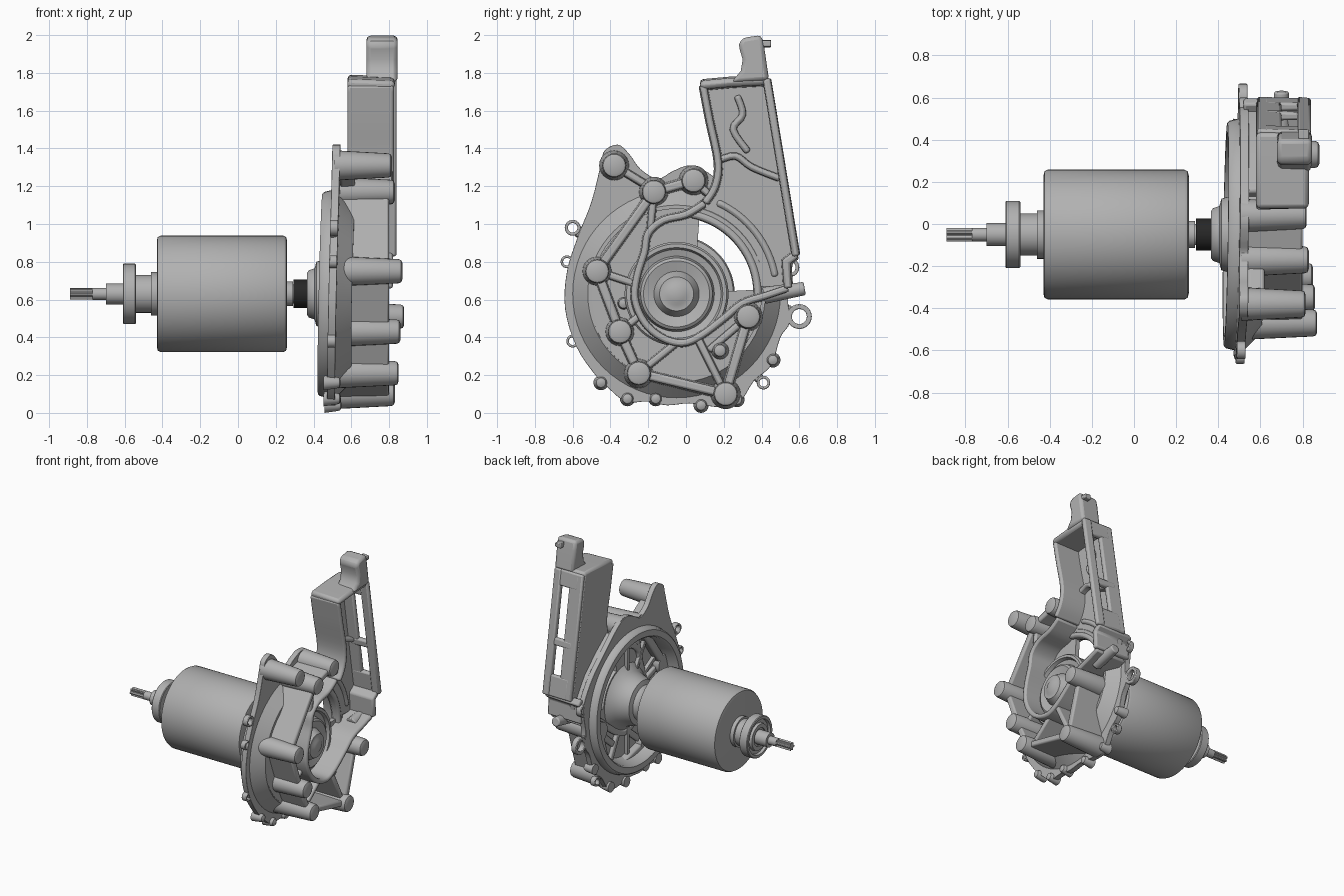
import bpy, bmesh
from math import cos, sin, pi, radians
from mathutils import Vector, Matrix

cube = bpy.data.objects.get("Cube")
if cube:
    bpy.data.objects.remove(cube)

AY, AZ = -0.05, 0.63  # rotor axis


def material(name, value):
    m = bpy.data.materials.new(name)
    m.use_nodes = True
    m.diffuse_color = (value, value, value, 1)
    m.node_tree.nodes["Principled BSDF"].inputs["Base Color"].default_value = m.diffuse_color
    return m


GREY = material("cast_grey", 0.44)
BLACK = material("black", 0.02)


def finish(name, bm, bevel=0.0, mat=GREY):
    bmesh.ops.recalc_face_normals(bm, faces=bm.faces)
    me = bpy.data.meshes.new(name)
    bm.to_mesh(me)
    bm.free()
    me.materials.append(mat)
    ob = bpy.data.objects.new(name, me)
    bpy.context.collection.objects.link(ob)
    bpy.ops.object.select_all(action='DESELECT')
    ob.select_set(True)
    bpy.context.view_layer.objects.active = ob
    bpy.ops.object.shade_smooth_by_angle(angle=radians(38))
    if bevel:
        b = ob.modifiers.new("rounding", 'BEVEL')
        b.width, b.segments, b.limit_method = bevel, 2, 'ANGLE'
        b.angle_limit = radians(40)
    return ob


def lean(ob):
    """Tilt a rim part slightly with the mounting face."""
    for v in ob.data.vertices:
        v.co.x += .022 * (v.co.z - AZ) + .015 * (v.co.y - AY)


def lathe(name, profile, cy=AY, cz=AZ, steps=64, mat=GREY, closed=False):
    """Revolve (x, radius) points about an axis along x."""
    bm = bmesh.new()
    vs = [bm.verts.new((x, cy, cz + r)) for x, r in profile]
    pairs = list(zip(vs, vs[1:])) + ([(vs[-1], vs[0])] if closed else [])
    edges = [bm.edges.new(p) for p in pairs]
    bmesh.ops.spin(bm, geom=vs + edges, cent=(0, cy, cz), axis=(1, 0, 0),
                   angle=2 * pi, steps=steps)
    bmesh.ops.remove_doubles(bm, verts=bm.verts, dist=1e-4)
    return finish(name, bm, mat=mat)


def arc(r, a0, a1, n, cy=AY, cz=AZ):
    return [(cy + r * cos(radians(a0 + (a1 - a0) * i / n)),
             cz + r * sin(radians(a0 + (a1 - a0) * i / n))) for i in range(n + 1)]


def circle(r, cy=AY, cz=AZ, n=48):
    return arc(r, 0, 360, n, cy, cz)[:-1]


def spline(pts, closed=False, n=4):
    """Catmull-Rom smoothing of a path."""
    p = [Vector(q) for q in pts]
    p = [p[-1]] + p + p[:2] if closed else [p[0]] + p + [p[-1]]
    out = []
    for a, b, c, d in zip(p, p[1:], p[2:], p[3:]):
        for t in (i / n for i in range(n)):
            out.append(0.5 * (2 * b + (c - a) * t + (2 * a - 5 * b + 4 * c - d) * t * t
                              + (3 * b - a - 3 * c + d) * t ** 3))
    return out if closed else out + [p[-1]]


def plate(name, outline, x0, x1, holes=(), bevel=0.01):
    """Solid slab with a y-z outline and holes, from x0 to x1."""
    bm = bmesh.new()
    caps = {x0: [], x1: []}
    for loop in [outline, *holes]:
        a, b = ([bm.verts.new((x, y, z)) for y, z in loop] for x in (x0, x1))
        for k in range(len(a)):
            bm.faces.new((a[k - 1], a[k], b[k], b[k - 1]))
        for x, ring in ((x0, a), (x1, b)):
            caps[x] += [bm.edges.get((ring[k - 1], ring[k])) for k in range(len(ring))]
            if not holes:
                bm.faces.new(ring)
    if holes:
        for edges in caps.values():
            bmesh.ops.triangle_fill(bm, use_beauty=True, edges=edges, normal=(1, 0, 0))
    return finish(name, bm, bevel)


def wall(name, path, x0, x1, w=0.04, bevel=0.012):
    """Upright wall along a y-z path, thicker at its root."""
    p = [Vector(q) for q in path]
    bm = bmesh.new()
    rows = []
    for i, q in enumerate(p):
        d1 = (q - p[max(i - 1, 0)]).normalized()
        d2 = (p[min(i + 1, len(p) - 1)] - q).normalized()
        t = (d1 + d2).normalized()
        side = Vector((-t.y, t.x)) * w / 2 / max(0.6, t.dot(d2 if d2.length else d1))
        rows.append([bm.verts.new((x, *(q + side * k))) for x, k in
                     ((x0, -1.4), (x0, 1.4), (x1, 1), (x1, -1))])
    for r, s in zip(rows, rows[1:]):
        for k in range(4):
            bm.faces.new((r[k], r[k - 1], s[k - 1], s[k]))
    bm.faces.new(rows[0])
    bm.faces.new(rows[-1])
    return finish(name, bm, bevel)


def post(name, y, z, x0, x1, r0, r1):
    e = 0.02
    return lathe(name, [(x0, 0), (x0, r0), (x1 - e, r1), (x1 - e / 3, r1 - e / 4),
                        (x1, r1 - e), (x1, 0)], y, z, 24)


# Rotor, shaft and bearing
lathe("rotor_body", [(-.43, 0), (-.43, .28), (-.425, .3), (-.41, .308), (.24, .308),
                     (.255, .3), (.26, .28), (.26, 0)], steps=96)
lathe("rotor_shaft", [(-.77, 0), (-.77, .032), (-.7, .032), (-.7, .055), (-.6, .055),
                      (-.6, .075), (-.54, .075), (-.54, .1), (-.46, .1), (-.46, .115),
                      (-.42, .115), (.25, .115), (.25, .065), (.29, .065), (.29, .05),
                      (.45, .05), (.45, 0)])
lathe("bearing", [(-.61, .07), (-.61, .1), (-.59, .105), (-.59, .13), (-.61, .135),
                  (-.61, .155), (-.605, .16), (-.545, .16), (-.54, .155), (-.54, .07)],
      closed=True)
plate("splined_tip", [(AY + r * cos(k * pi / 12), AZ + r * sin(k * pi / 12))
                      for k in range(24) for r in [.032 if k % 4 < 2 else .022]],
      -.89, -.76, bevel=0)
lathe("black_collar", [(.295, .05), (.295, .076), (.37, .076), (.37, .05)],
      mat=BLACK, closed=True)

# Mounting flange
flange = [(-.45, 1.32), (-.43, 1.39), (-.36, 1.42), (-.3, 1.37), (-.24, 1.29), (-.15, 1.24),
          (-.07, 1.28), (.02, 1.31), (.12, 1.27), (.3, 1.12), (.45, .98), (.55, .83),
          (.56, .72), (.54, .6), (.55, .48), (.5, .4), (.45, .25), (.36, .17), (.28, .05),
          (.18, .03), (.02, .05), (-.1, .04), (-.2, .06), (-.32, .06), (-.42, .14),
          (-.48, .2), (-.58, .35), (-.64, .55), (-.63, .75), (-.57, .94), (-.5, 1.12)]
lean(plate("flange", spline(flange, True), .488, .53, [circle(.475)]))
lean(lathe("bowl_ring", [(.435, .53), (.435, .485), (.445, .475), (.57, .45), (.61, .45),
                         (.61, .47), (.53, .55), (.485, .55), (.445, .54)], closed=True))

# Bowl floor with a crescent opening
crescent = arc(.41, 3, 73, 16) + arc(.27, 66, 3, 14)
plate("bowl_floor", circle(.465), .565, .6, [crescent], .006)
wall("opening_rim", arc(.43, -5, 80, 18), .57, .63, .035)
lathe("bearing_hub", [(.44, 0), (.44, .085), (.37, .09), (.365, .11), (.375, .125), (.405, .135),
                      (.415, .17), (.45, .18), (.52, .205), (.57, .265), (.65, .275),
                      (.665, .265), (.665, .245), (.64, .235), (.63, .2), (.675, .19),
                      (.685, .175), (.67, .12), (.7, .105), (.725, .09), (.725, .06),
                      (.735, .045), (.735, 0)])
for a in range(90, 300, 30):
    wall("bowl_rib", arc(.18, a, a, 1)[:1] + arc(.455, a, a, 1)[:1], .535, .58, .02, bevel=.004)

# Tower tray: floor, side walls and slotted rear wall
front_side = spline([(.09, 1.735), (.125, 1.55), (.17, 1.33), (.155, 1.2), (.1, 1.11)])
lower_edge = arc(.42, 70, 5, 12) + [(.54, .66), (.58, .86)]
plate("tray_floor", front_side + [(.0, 1.05), (.08, 1.03)] + lower_edge + [(.43, 1.76)],
      .58, .62, bevel=.008)
plate("tray_shoulder", [(.155, 1.22), (.1, 1.13)] + arc(.46, 68, 6, 12) +
      [(.52, .68), (.54, .83), (.44, .98), (.3, 1.11)], .51, .6, bevel=.015)
volute = spline([(.1, 1.11), (0, 1.05), (-.12, 1.02), (-.2, .95), (-.22, .85), (-.26, .72),
                 (-.27, .6), (-.22, .48), (-.13, .4), (-.02, .37), (.08, .41),
                 (.2, .5), (.3, .58), (.42, .62), (.54, .66)])
wall("tray_front_wall", front_side, .58, .825, .035)
wall("tray_top_wall", [(.075, 1.735), (.24, 1.75), (.435, 1.76)], .58, .83, .045, bevel=.02)
wall("volute_wall", volute, .54, .8, .035)
wall("volute_end_wall", [(.54, .66), (.53, .8), (.585, .84)], .52, .82, .04)
lo, hi = Vector((.582, .83)), Vector((.427, 1.77))
wall("rear_wall_inner_rail", [lo, hi], .585, .7, .035)
wall("rear_wall_outer_rail", [lo, hi], .775, .84, .035)
for a, b in ((0, .17), (.4, .46), (.87, 1)):
    wall("rear_wall_bridge", [lo.lerp(hi, a), lo.lerp(hi, b)], .62, .838, .033)
wall("tray_cross_rib", spline([(.16, 1.33), (.26, 1.36), (.35, 1.3), (.5, 1.24)]), .6, .67, .03)
wall("tray_long_rib", spline([(.27, 1.68), (.3, 1.58), (.25, 1.5), (.33, 1.38)]), .6, .65, .03)
wall("tray_lower_step", arc(.53, 10, 66, 16), .6, .635, .03)

# Knob on top of the tower
knob = [(.24, 1.75), (.29, 1.81), (.3, 1.87), (.277, 1.95), (.3, 1.985), (.4, 2.0),
        (.415, 1.93), (.44, 1.76)]
plate("tower_knob", knob, .68, .845, bevel=.025)
wall("knob_tab", [(.4, 1.955), (.45, 1.955)], .78, .83, .03, bevel=.005)

# Screw posts and the ribs joining them
posts = {"top": (-.38, 1.31, .815), "upper": (-.17, 1.17, .83), "middle": (.04, 1.23, .82),
         "side": (-.47, .75, .87), "low_side": (-.35, .43, .86), "low": (-.25, .21, .85),
         "bottom": (.21, .1, .83), "rear": (.33, .51, .88)}
at = {}
for key, (y, z, x1) in posts.items():
    post(key + "_post", y, z, .51, x1, .08, .064)
    at[key] = (y, z)
for a, b in (("upper", "side"), ("side", "low_side"), ("low_side", "low"),
             ("low", "bottom"), ("bottom", "rear"), ("upper", "middle")):
    wall("outer_wall", [at[a], at[b]], .51, .8, .045)
for a, b, x1 in (("upper", (-.19, .96), .78), ("middle", (.13, 1.15), .79),
                 ("low_side", (-.24, .52), .74), ("side", (-.26, .68), .68),
                 ("low", (-.04, .38), .76), ("bottom", (.06, .4), .78),
                 ("rear", (.3, .58), .8), ("top", (-.2, 1.2), .62),
                 ("rear", (.12, .33), .66)):
    wall("inner_rib", [at[a], b], .54, x1, .035)
post("inner_post", .18, .33, .57, .72, .05, .035)
post("small_post", -.33, .58, .53, .64, .04, .03)

# Perforated ears and solid lugs on the rim
for y, z, r in ((-.6, .98, .042), (-.63, .8, .034), (.6, .51, .066), (.41, .16, .036),
                (.55, .77, .05), (-.6, .38, .034)):
    lean(plate("rim_ear", circle(r, y, z, 24), .488, .53, [circle(r * .6, y, z, 24)], .005))
    foot = Vector((y, z))
    inward = (Vector((AY, AZ)) - foot).normalized()
    lean(wall("ear_root", [foot + inward * r * .75, foot + inward * (r + .06)], .492, .528,
              r * 1.1, bevel=.005))
for y, z in ((-.45, .16), (-.31, .075), (.08, .04), (-.16, .075), (.46, .28), (.27, .07)):
    lean(post("rim_lug", y, z, .47, .56, .04, .03))

# Side pipe at the foot of the tower
bm = bmesh.new()
bmesh.ops.create_cone(bm, cap_ends=True, segments=20, radius1=.045, radius2=.035, depth=.22,
                      matrix=Matrix.Translation((.7, .52, .64)) @ Matrix.Rotation(-1.4, 4, 'X'))
finish("side_pipe", bm, .008)
